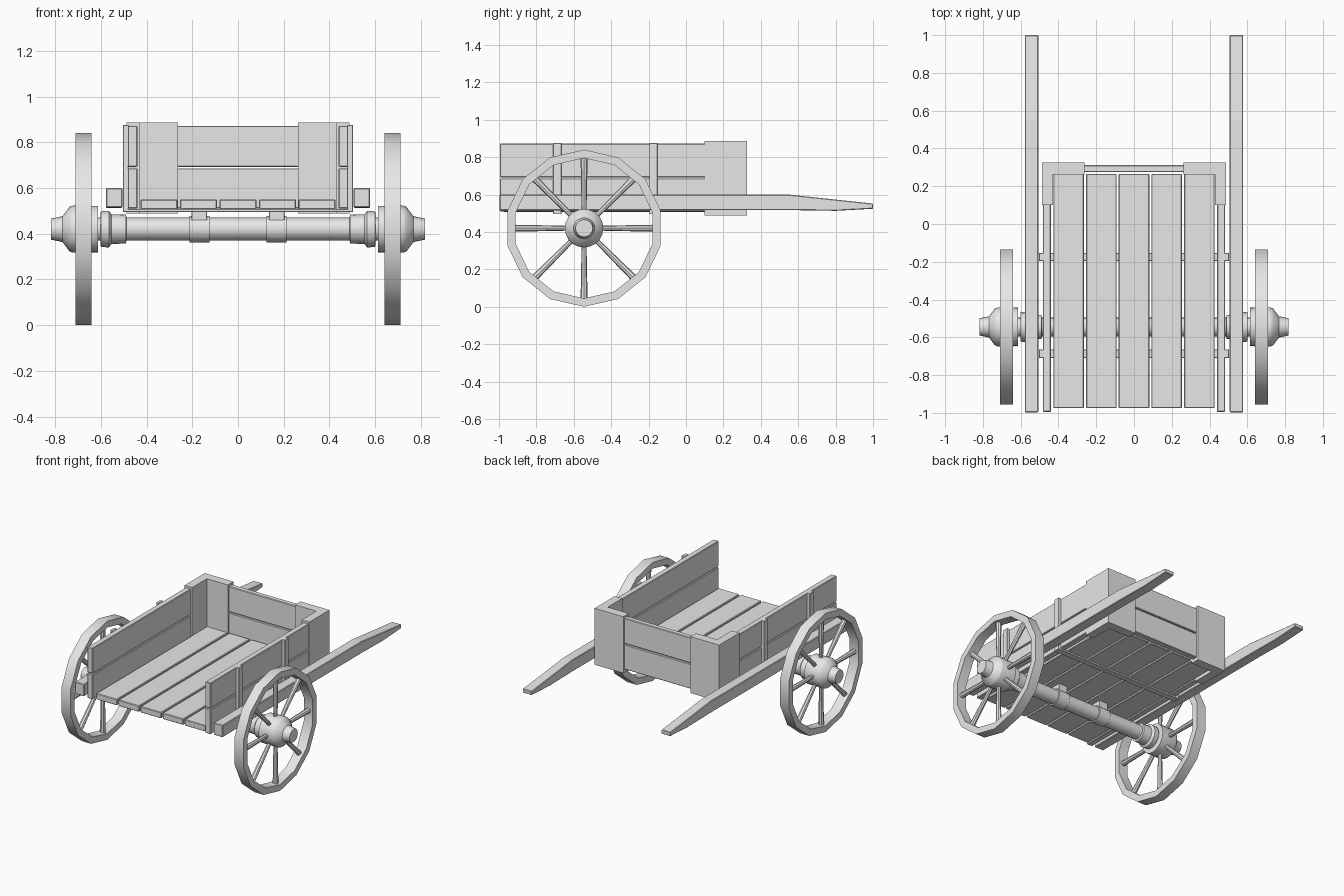
import bpy, bmesh, math
from mathutils import Matrix, Vector

if "Cube" in bpy.data.objects:
    bpy.data.objects.remove(bpy.data.objects["Cube"])

# One plain material
GREY = (0.8, 0.8, 0.8, 1)
mat = bpy.data.materials.new("plain grey wood")
mat.use_nodes = True
mat.diffuse_color = GREY
mat.node_tree.nodes["Principled BSDF"].inputs["Base Color"].default_value = GREY

AXLE_Y, AXLE_Z = -0.545, 0.42


def finish(name, bm, smooth=False, bevel=0.0):
    bmesh.ops.recalc_face_normals(bm, faces=bm.faces)
    mesh = bpy.data.meshes.new(name)
    bm.to_mesh(mesh)
    bm.free()
    mesh.materials.append(mat)
    ob = bpy.data.objects.new(name, mesh)
    bpy.context.collection.objects.link(ob)
    if bevel:
        mod = ob.modifiers.new("Bevel", 'BEVEL')
        mod.width, mod.segments = bevel, 1
    if smooth:
        bpy.ops.object.select_all(action='DESELECT')
        ob.select_set(True)
        bpy.context.view_layer.objects.active = ob
        bpy.ops.object.shade_smooth_by_angle(angle=math.radians(35))
    return ob


def box(name, x, y, z, bevel=0.004):
    """Box from (min, max) pairs."""
    bm = bmesh.new()
    bmesh.ops.create_cube(bm, size=1)
    for v in bm.verts:
        v.co = [(a + b) / 2 + c * (b - a) for (a, b), c in zip((x, y, z), v.co)]
    return finish(name, bm, bevel=bevel)


def prism(name, outline, axis, start, end, bevel=0.0):
    """Extrude a 2D outline along x (outline is y, z) or z (outline is x, y)."""
    bm = bmesh.new()
    pts = [(start, a, b) if axis == 'x' else (a, b, start) for a, b in outline]
    face = bm.faces.new([bm.verts.new(p) for p in pts])
    ext = bmesh.ops.extrude_face_region(bm, geom=[face])
    d = Vector((end - start, 0, 0) if axis == 'x' else (0, 0, end - start))
    bmesh.ops.translate(bm, vec=d, verts=[g for g in ext['geom'] if isinstance(g, bmesh.types.BMVert)])
    return finish(name, bm, bevel=bevel)


def lathe(name, profile, sides, closed=False):
    """Turn an (x, radius) profile about the axle line."""
    bm = bmesh.new()
    rings = []
    for x, r in profile:
        ring = []
        for i in range(sides):
            a = 2 * math.pi * i / sides
            ring.append(bm.verts.new((x, AXLE_Y + r * math.sin(a), AXLE_Z + r * math.cos(a))))
        rings.append(ring)
    pairs = list(zip(rings, rings[1:])) + ([(rings[-1], rings[0])] if closed else [])
    for p, q in pairs:
        for i in range(sides):
            j = (i + 1) % sides
            bm.faces.new((p[i], p[j], q[j], q[i]))
    if not closed:
        bm.faces.new(rings[0])
        bm.faces.new(rings[-1])
    return finish(name, bm, smooth=True)


# Floor planks
for i in range(5):
    c = (i - 2) * 0.173
    box(f"floor_plank_{i + 1}", (c - 0.081, c + 0.081), (-0.975, 0.265), (0.507, 0.55))

# Two tiers of boards on the back wall
TIERS = {"lower": (0.51, 0.686), "upper": (0.692, 0.872)}
for tier, z in TIERS.items():
    box(f"back_board_{tier}", (-0.44, 0.44), (0.275, 0.312), z)

# Battens under the floor, in line with the posts
POSTS = {"front": (-0.71, -0.665), "rear": (-0.196, -0.153)}
for where, y in POSTS.items():
    box(f"floor_batten_{where}", (-0.5, 0.5), y, (0.495, 0.508), 0.002)

# Axle with turned collars at both ends
half = [(0.64, 0.05), (0.602, 0.05), (0.6, 0.078), (0.565, 0.08), (0.553, 0.065),
        (0.49, 0.063), (0.488, 0.05)]
lathe("axle", half + [(-x, r) for x, r in reversed(half)], 16)

for side, s in (("left", 1), ("right", -1)):
    def span(a, b):
        return tuple(sorted((s * a, s * b)))

    # Side walls
    for tier, z in TIERS.items():
        box(f"{side}_board_{tier}", span(0.44, 0.482), (-0.995, 0.29), z)
    for where, y in POSTS.items():
        box(f"{side}_post_{where}", span(0.478, 0.503), y, (0.495, 0.876), 0.002)

    # L-shaped corner block
    corner = [(0.487, 0.325), (0.262, 0.325), (0.262, 0.263), (0.428, 0.263),
              (0.428, 0.1), (0.487, 0.1)]
    prism(f"{side}_corner", [(s * x, y) for x, y in corner], 'z', 0.488, 0.887)

    # Shaft with a tapered handle
    shaft = [(-0.997, 0.515), (0.55, 0.517), (0.8, 0.513), (1.0, 0.524),
             (1.0, 0.552), (0.8, 0.573), (0.55, 0.6), (-0.997, 0.6)]
    prism(f"{side}_shaft", shaft, 'x', s * 0.506, s * 0.578, 0.004)

    # Axle clamp: band and block up to the floor
    lathe(f"{side}_axle_band", [(s * 0.125, 0.058), (s * 0.213, 0.058)], 12)
    box(f"{side}_axle_block", span(0.135, 0.203), (AXLE_Y - 0.04, AXLE_Y + 0.04), (0.44, 0.508), 0.002)

    # Wheel: rim, hub and spokes
    rim = [(0.64, 0.42), (0.71, 0.42), (0.71, 0.375), (0.64, 0.375)]
    lathe(f"{side}_wheel_rim", [(s * x, r) for x, r in rim], 14, closed=True)
    hub = [(0.613, 0.102), (0.722, 0.103), (0.736, 0.098), (0.767, 0.057),
           (0.782, 0.053), (0.817, 0.046)]
    lathe(f"{side}_wheel_hub", [(s * x, r) for x, r in hub], 20)
    bm = bmesh.new()
    for i in range(8):
        place = (Matrix.Translation((s * 0.675, AXLE_Y, AXLE_Z))
                 @ Matrix.Rotation(i * math.pi / 4, 4, 'X') @ Matrix.Translation((0, 0, 0.235)))
        bmesh.ops.create_cone(bm, cap_ends=True, segments=8, radius1=0.013, radius2=0.019,
                              depth=0.31, matrix=place)
    finish(f"{side}_wheel_spokes", bm, smooth=True)
